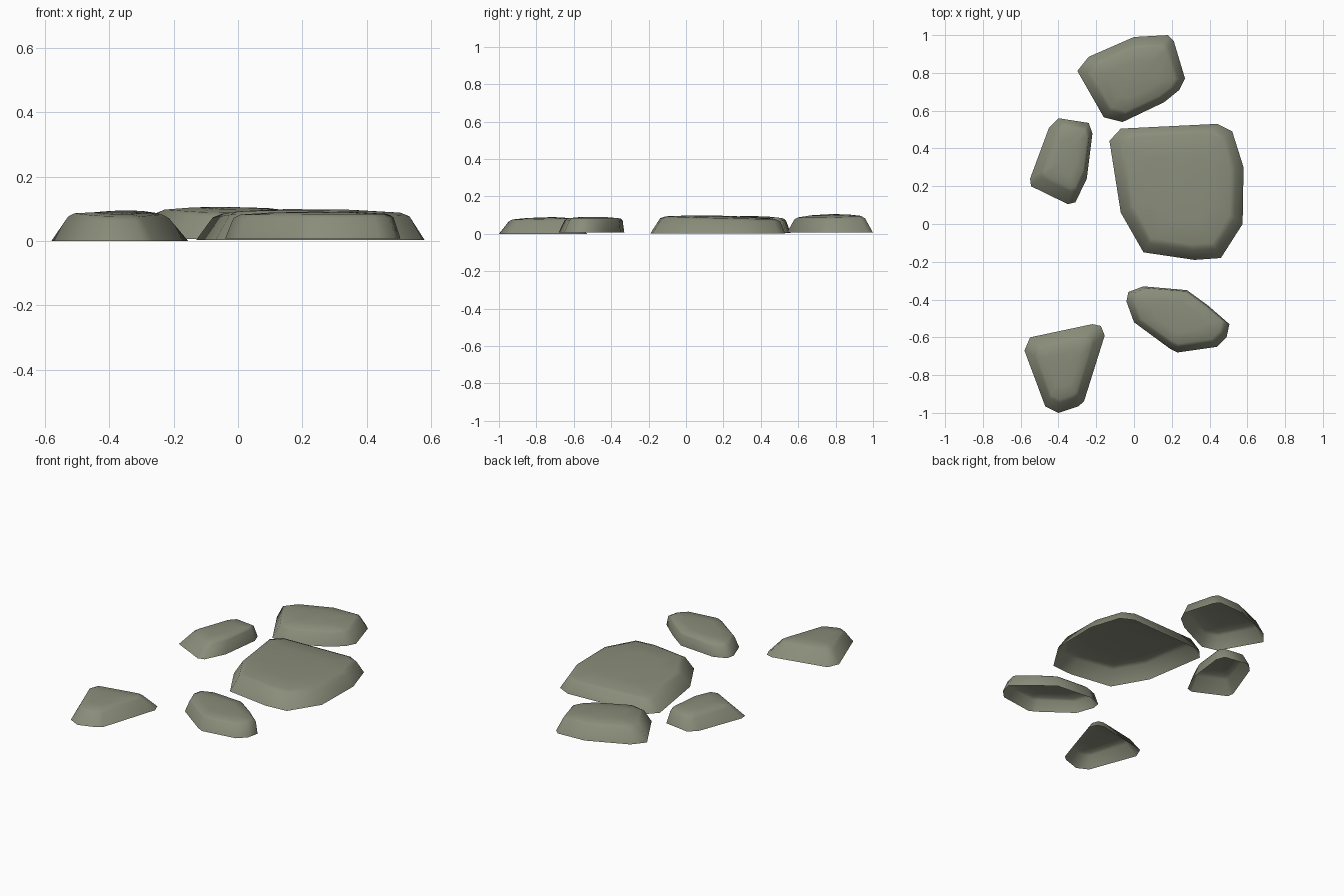
import bpy, bmesh

if "Cube" in bpy.data.objects:
    bpy.data.objects.remove(bpy.data.objects["Cube"])

stone_mat = bpy.data.materials.new("mossy grey stone")
stone_mat.diffuse_color = (0.255, 0.265, 0.195, 1)
stone_mat.use_nodes = True
stone_mat.node_tree.nodes["Principled BSDF"].inputs["Base Color"].default_value = stone_mat.diffuse_color


def stone(name, outline, base, top_x, top_y, rim, slope, crown):
    """Flat stone, open below: base outline, narrower rim, gently crowned top.
    top_x / top_y are the extents of the rim; slope tilts the top in x and y."""
    xs, ys = zip(*outline)
    cx, cy = sum(top_x) / 2, sum(top_y) / 2

    def fit(v, lo, hi, span):
        return span[0] + (v - lo) / (hi - lo) * (span[1] - span[0])

    tops = [(fit(x, min(xs), max(xs), top_x), fit(y, min(ys), max(ys), top_y))
            for x, y in outline]

    def top_z(x, y):
        return rim + slope[0] * (x - cx) + slope[1] * (y - cy)

    bm = bmesh.new()
    # base ring, a lower edge of the rounded rim, rim, inner crown ring
    rings = [[bm.verts.new((x, y, base)) for x, y in outline]]
    for t, drop, inset in ((0.86, 0.011, 1), (1, 0, 0.93), (1, -crown * 0.7, 0.55)):
        ring = []
        for (bx, by), (tx, ty) in zip(outline, tops):
            x, y = bx + (tx - bx) * t, by + (ty - by) * t
            x, y = cx + (x - cx) * inset, cy + (y - cy) * inset
            ring.append(bm.verts.new((x, y, top_z(x, y) - drop)))
        rings.append(ring)
    peak = bm.verts.new((cx, cy, rim + crown))
    n = len(outline)
    for a, b in zip(rings, rings[1:]):
        for i in range(n):
            j = (i + 1) % n
            bm.faces.new((a[i], a[j], b[j], b[i]))
    for i in range(n):
        bm.faces.new((rings[-1][i], rings[-1][(i + 1) % n], peak))
    bmesh.ops.recalc_face_normals(bm, faces=bm.faces)
    if peak.link_faces[0].normal.z < 0:
        bmesh.ops.reverse_faces(bm, faces=bm.faces)
    for f in bm.faces:
        f.smooth = True
    me = bpy.data.meshes.new(name)
    bm.to_mesh(me)
    bm.free()
    me.materials.append(stone_mat)
    bpy.context.collection.objects.link(bpy.data.objects.new(name, me))


# large centre slab
stone("large_stone",
      [(-.13, .44), (-.07, .505), (.44, .53), (.52, .49), (.58, .30), (.575, 0),
       (.46, -.18), (.32, -.19), (.05, -.15), (-.07, .06)],
      0.003, (-.07, .53), (-.13, .50), .087, (-.01, -.025), .01)
# back stone
stone("back_stone",
      [(-.30, .81), (-.24, .885), (0, .99), (.18, 1.0), (.21, .97), (.27, .77),
       (.24, .71), (.16, .645), (-.06, .54), (-.16, .565)],
      0.006, (-.245, .23), (.585, .95), .092, (-.02, .03), .013)
# small left stone
stone("left_stone",
      [(-.55, .24), (-.545, .20), (-.35, .105), (-.31, .115), (-.25, .24),
       (-.22, .48), (-.24, .535), (-.40, .56), (-.45, .51)],
      0.004, (-.48, -.24), (.18, .53), .085, (.02, -.01), .01)
# front right stone
stone("front_stone",
      [(-.04, -.41), (-.03, -.36), (.05, -.33), (.28, -.35), (.39, -.43),
       (.505, -.53), (.49, -.60), (.44, -.65), (.23, -.68), (.19, -.66), (0, -.52)],
      0.008, (-.01, .48), (-.645, -.34), .083, (.005, 0), .008)
# front left stone
stone("front_left_stone",
      [(-.58, -.67), (-.55, -.60), (-.22, -.53), (-.175, -.54), (-.155, -.59),
       (-.265, -.94), (-.295, -.965), (-.40, -1.0), (-.47, -.965)],
      0.0, (-.52, -.225), (-.94, -.60), .081, (-.02, .03), .007)
